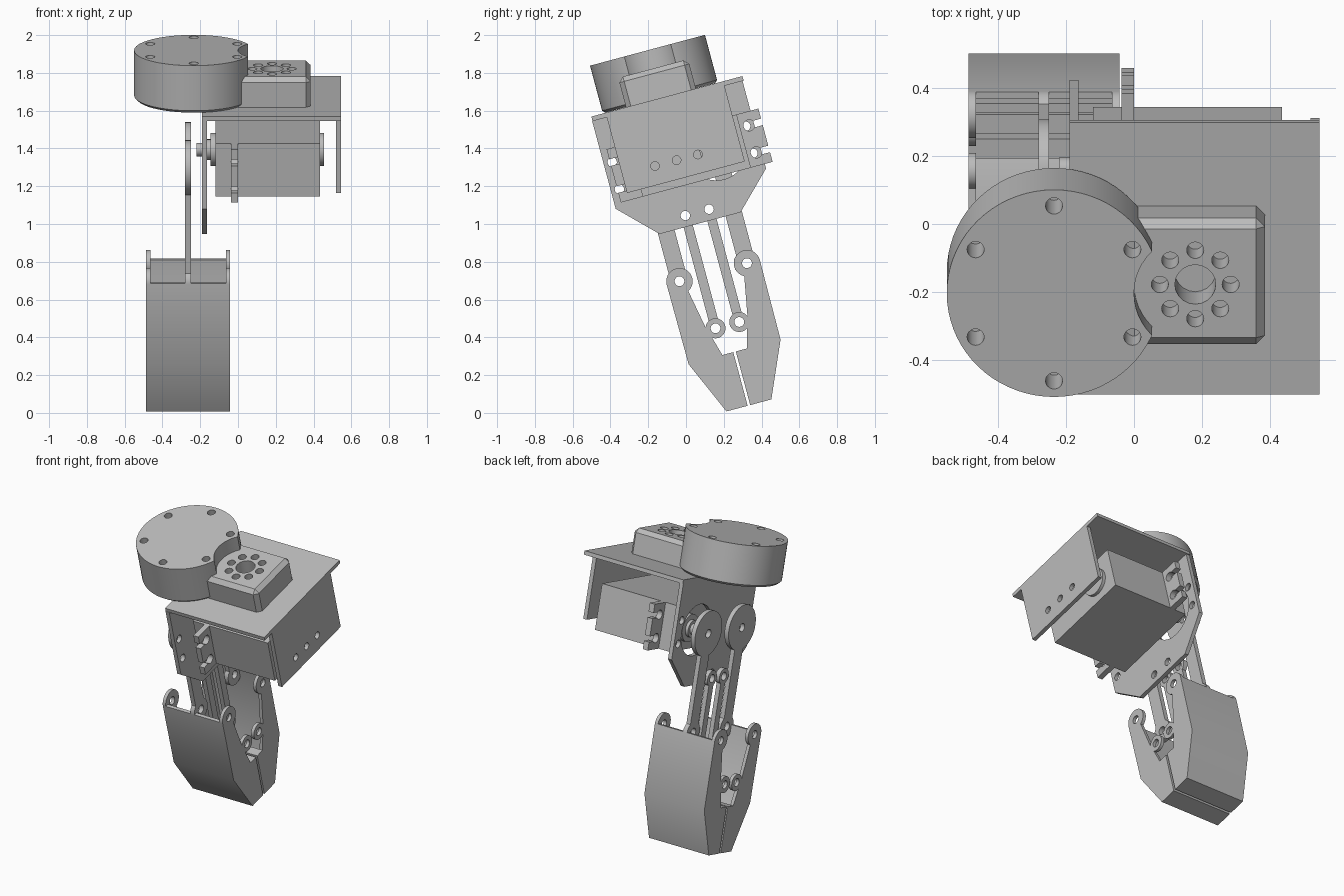
import bpy, bmesh
from math import cos, sin, radians
from mathutils import Matrix

cube = bpy.data.objects.get("Cube")
if cube:
    bpy.data.objects.remove(cube, do_unlink=True)

TILT = Matrix.Rotation(radians(15), 4, 'X')
MID = 0.332          # symmetry line of the gripper along its own depth axis
parts = []

grey = bpy.data.materials.new("plain_grey")
grey.use_nodes = True
grey.diffuse_color = (0.5, 0.5, 0.5, 1)
grey.node_tree.nodes["Principled BSDF"].inputs["Base Color"].default_value = (0.5, 0.5, 0.5, 1)


def arc(cx, cy, r, a0=0, a1=360, n=32):
    full = a1 - a0 == 360
    steps = n if full else n - 1
    return [(cx + r * cos(radians(a0 + (a1 - a0) * i / steps)),
             cy + r * sin(radians(a0 + (a1 - a0) * i / steps))) for i in range(n)]


def rect(p0, q0, p1, q1):
    return [(p0, q0), (p1, q0), (p1, q1), (p0, q1)]


def flip(pts):
    return [(2 * MID - p, q) for p, q in pts]


def prism(name, pts, lo, hi, axis='x'):
    """Extrude a closed profile along the local x or z axis."""
    bm = bmesh.new()
    rings = [[bm.verts.new((h, p, q) if axis == 'x' else (p, q, h)) for p, q in pts]
             for h in (lo, hi)]
    for ring in rings:
        bm.faces.new(ring)
    for i in range(len(pts)):
        j = (i + 1) % len(pts)
        bm.faces.new((rings[0][i], rings[0][j], rings[1][j], rings[1][i]))
    bmesh.ops.recalc_face_normals(bm, faces=bm.faces)
    mesh = bpy.data.meshes.new(name)
    bm.to_mesh(mesh)
    bm.free()
    obj = bpy.data.objects.new(name, mesh)
    bpy.context.collection.objects.link(obj)
    return obj


def chamfer(obj, width, rule):
    bm = bmesh.new()
    bm.from_mesh(obj.data)
    edges = [e for e in bm.edges if rule(e)]
    bmesh.ops.bevel(bm, geom=edges, offset=width, segments=1, affect='EDGES')
    bm.to_mesh(obj.data)
    bm.free()


def cut(obj, pts, lo, hi, axis='x'):
    cutter = prism("cutter", pts, lo, hi, axis)
    cutter.hide_render = True
    mod = obj.modifiers.new("cut", 'BOOLEAN')
    mod.operation, mod.solver, mod.object = 'DIFFERENCE', 'EXACT', cutter
    dg = bpy.context.evaluated_depsgraph_get()
    mesh = bpy.data.meshes.new_from_object(obj.evaluated_get(dg))
    obj.modifiers.clear()
    obj.data = mesh
    bpy.data.objects.remove(cutter, do_unlink=True)


def holes(obj, centres, r, lo, hi, axis='x'):
    for p, q in centres:
        cut(obj, arc(p, q, r, n=20), lo, hi, axis)


def done(obj):
    obj.data.materials.clear()
    obj.data.materials.append(grey)
    obj.data.transform(TILT)
    parts.append(obj)


# Mounting disc with bolt circle and a scoop around the motor horn
disc = prism("mounting_disc", arc(-0.235, 0.3, 0.315, n=72), 1.646, 1.907, 'z')
chamfer(disc, 0.014, lambda e: all(v.co.z < 1.7 for v in e.verts))
cut(disc, arc(0.18, 0.3, 0.18, n=48), 1.6, 2.0, 'z')
holes(disc, arc(-0.235, 0.3, 0.266, 30, 390, 6), 0.025, 1.75, 2.0, 'z')
done(disc)

# Motor block with its ring of screw holes
motor = prism("motor_block", rect(-0.025, 0.112, 0.385, 0.495), 1.64, 1.806, 'z')
chamfer(motor, 0.026, lambda e: all(v.co.z > 1.7 for v in e.verts)
        or abs(e.verts[0].co.z - e.verts[1].co.z) > 0.1)
holes(motor, [(0.18, 0.3)], 0.06, 1.665, 1.9, 'z')
holes(motor, arc(0.18, 0.3, 0.104, n=8), 0.025, 1.7, 1.9, 'z')
done(motor)

# Bracket: top plate, short flange, and long tapered flange
done(prism("bracket_top", rect(-0.19, -0.078, 0.545, 0.75), 1.62, 1.645, 'z'))

short_flange = prism("short_flange", rect(0, 1.205, 0.645, 1.622), 0.518, 0.545)
holes(short_flange, [(u, 1.305) for u in (0.18, 0.298, 0.415)], 0.023, 0.4, 0.6)
done(short_flange)

half = [(-0.08, 1.622), (-0.08, 1.14), (0.11, 0.951)]
long_flange = prism("long_flange", half + flip(half)[::-1], -0.19, -0.163)
cut(long_flange, arc(0.515, 1.305, 0.163, n=48), -0.3, 0)
bolt = [(-0.034, 1.384), (-0.034, 1.236), (0.267, 1.01), ]
holes(long_flange, bolt + flip(bolt) + [(0.147, 1.305)], 0.025, -0.3, 0)
done(long_flange)

# Servo: body, slotted ears, hubs and output shaft
done(prism("servo_body", rect(0.075, 1.165, 0.668, 1.457), -0.12, 0.435))
for name, tip, root, inner in (("front_ear", -0.045, 0.08, 0.0), ("rear_ear", 0.787, 0.66, 0.742)):
    ear = prism(name, rect(min(tip, root), 1.165, max(tip, root), 1.457), -0.037, 0)
    out = tip + (tip - root)
    for w in (1.384, 1.236):
        cut(ear, rect(min(out, inner), w - 0.018, max(out, inner), w + 0.018), -0.1, 0.1)
        cut(ear, arc(inner - 0.2 * (tip - root), w, 0.03, n=20), -0.1, 0.1)
    done(ear)
for name, r, lo, hi in (("output_hub", 0.088, -0.145, -0.119), ("rear_hub", 0.088, 0.434, 0.456),
                        ("output_shaft", 0.036, -0.22, -0.14), ("shaft_collar", 0.055, -0.165, -0.14)):
    done(prism(name, arc(0.515, 1.305, r, n=40), lo, hi))

# Linkage and fingers, mirrored front to rear
LINK = (-0.28, -0.25)
arm_shape = arc(0.147, 1.305, 0.145, -72, 252, 40) + arc(0.147, 0.682, 0.07, 130, 410, 28)
link_shape = arc(0.267, 1.01, 0.05, -60, 240, 28) + arc(0.267, 0.392, 0.05, 120, 420, 28)
finger_shape = ([(0.08, 0.245), (0.209, -0.048), (0.325, -0.048), (0.325, 0.246), (0.265, 0.246)]
                + arc(0.267, 0.392, 0.053, -125, 160, 28)
                + arc(0.147, 0.682, 0.07, -63, 180, 28))
cavity = [(-0.1, 0.9), (-0.1, 0.688), (0.1, 0.688), (0.1, 0.25), (0.222, -0.028),
          (0.305, -0.028), (0.305, 0.226), (0.265, 0.226), (0.265, 0.247), (0.4, 0.247), (0.4, 0.9)]

for side, place in (("front", lambda p: p), ("rear", flip)):
    arm = prism(side + "_arm", place(arm_shape), *LINK)
    holes(arm, place([(0.147, 1.305), (0.147, 0.682)]), 0.027, -0.4, 0)
    done(arm)

    link = prism(side + "_link", place(link_shape), *LINK)
    holes(link, place([(0.267, 1.01), (0.267, 0.392)]), 0.026, -0.4, 0)
    done(link)

    finger = prism(side + "_finger", place(finger_shape), -0.486, -0.042)
    cut(finger, place(cavity), -0.464, -0.064)
    holes(finger, place([(0.147, 0.682), (0.267, 0.392)]), 0.026, -0.6, 0.1)
    done(finger)

# Smooth round walls, keep edges sharp
bpy.ops.object.select_all(action='DESELECT')
for obj in parts:
    obj.select_set(True)
bpy.context.view_layer.objects.active = parts[0]
bpy.ops.object.shade_smooth_by_angle(angle=radians(30))
